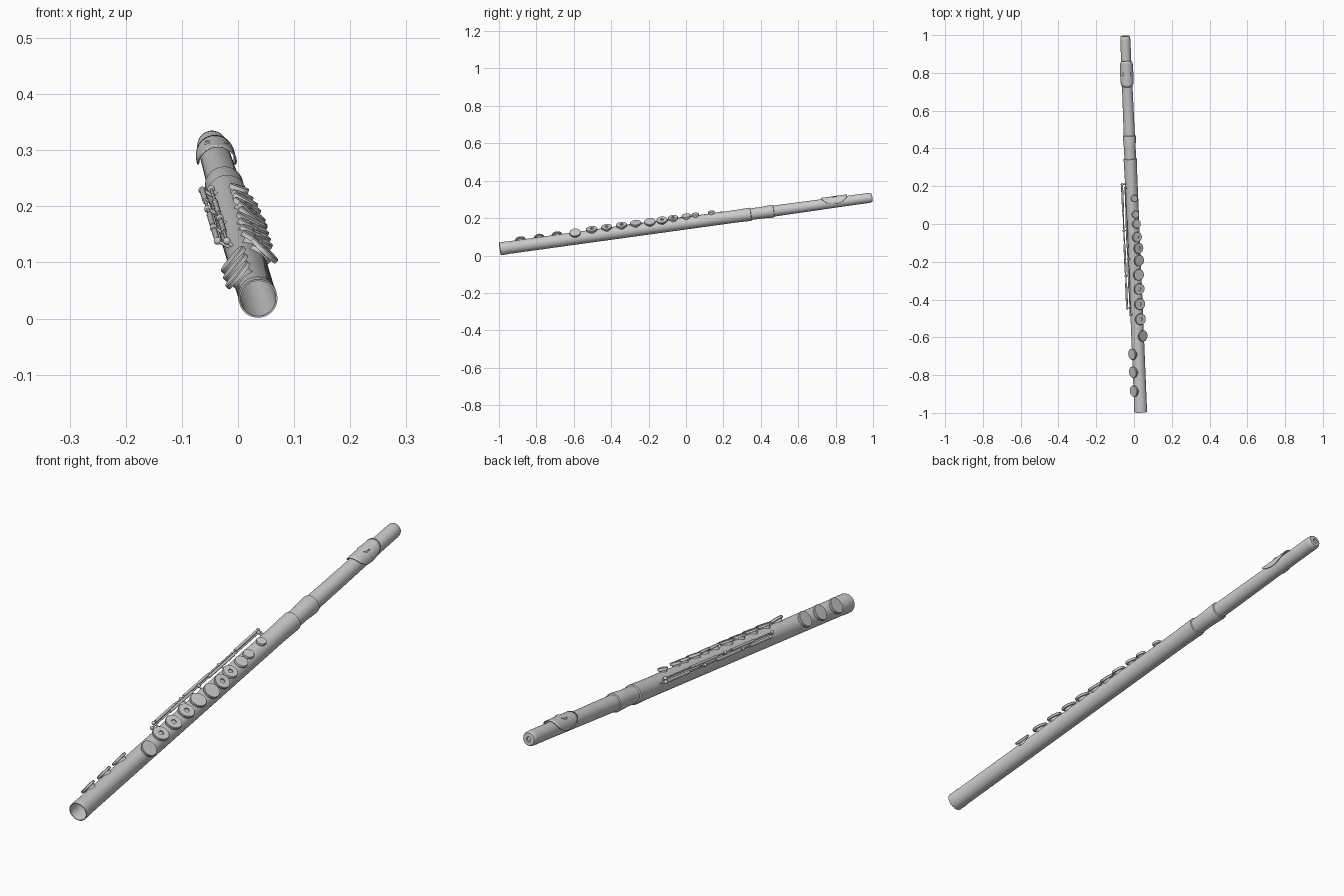
import bpy, bmesh
from math import radians, sin, cos, pi, sqrt
from mathutils import Matrix, Vector

if "Cube" in bpy.data.objects:
    bpy.data.objects.remove(bpy.data.objects["Cube"])

# Flute frame: local Y runs along the tilted tube, local Z is its upper side
axis = Vector((-0.083, 2.0, 0.276))
K = axis.length / 2
fy = axis.normalized()
fx = fy.cross(Vector((0, 0, 1))).normalized()
fz = fx.cross(fy)
FRAME = Matrix.Translation((-0.0055, 0, 0.173)) @ Matrix((fx, fy, fz)).transposed().to_4x4()
ALONG = Matrix.Rotation(-pi / 2, 4, 'X')      # turns Z into the tube direction


def add(name, bm, local):
    bmesh.ops.remove_doubles(bm, verts=bm.verts, dist=1e-6)
    bmesh.ops.recalc_face_normals(bm, faces=bm.faces)
    me = bpy.data.meshes.new(name)
    bm.to_mesh(me)
    bm.free()
    ob = bpy.data.objects.new(name, me)
    bpy.context.collection.objects.link(ob)
    ob.matrix_world = FRAME @ local
    bpy.ops.object.select_all(action='DESELECT')
    ob.select_set(True)
    bpy.context.view_layer.objects.active = ob
    bpy.ops.object.shade_smooth_by_angle(angle=radians(35))
    return ob


def lathe(name, profile, local, n=32):
    """Revolve (radius, height) points about Z."""
    bm = bmesh.new()
    vs = [bm.verts.new((r, 0, h)) for r, h in profile]
    es = [bm.edges.new(p) for p in zip(vs, vs[1:])]
    bmesh.ops.spin(bm, geom=vs + es, cent=(0, 0, 0), axis=(0, 0, 1),
                   angle=2 * pi, steps=n, use_merge=False)
    return add(name, bm, local)


def at(y, angle=0, radius=0):
    """Frame at a place along the tube, Z pointing outward at angle from the top."""
    return (Matrix.Translation((0, y * K, 0)) @ Matrix.Rotation(radians(angle), 4, 'Y')
            @ Matrix.Translation((0, 0, radius)))


# Hollow tube: bore, foot rim, body, joint barrel, tapered head, crown
tube = [(0, 0.7), (0.025, 0.7), (0.031, 0.3), (0.031, -0.97), (0.0315, -0.995), (0.0345, -0.995),
        (0.0345, -0.96), (0.0335, -0.955), (0.0335, 0.26), (0.0355, 0.345), (0.031, 0.347),
        (0.031, 0.40), (0.0345, 0.462), (0.0335, 0.467), (0.0295, 0.469), (0.0268, 0.88),
        (0.0268, 0.975), (0.0258, 0.988), (0.022, 0.995), (0.009, 0.996), (0.008, 0.991), (0, 0.991)]
lathe("tube", [(r, y * K) for r, y in tube], ALONG, 48)

# Lip plate: curved shell with rounded flanks
bm = bmesh.new()
NA, NY, SPAN = 28, 10, radians(102)
grid = []
for i in range(NA + 1):
    u = -1 + 2 * i / NA
    a = u * SPAN
    half = 0.07 * sqrt(max(0.03, 1 - abs(u) ** 2.6))
    grid.append([bm.verts.new((0.035 * sin(a), half * (2 * j / NY - 1), 0.035 * cos(a)))
                 for j in range(NY + 1)])
for i in range(NA):
    for j in range(NY):
        bm.faces.new((grid[i][j], grid[i + 1][j], grid[i + 1][j + 1], grid[i][j + 1]))
plate = add("lip_plate", bm, at(0.797))
mod = plate.modifiers.new("thickness", 'SOLIDIFY')
mod.thickness = 0.003
mod.offset = -1

# Raised wall carrying the lip plate
lathe("lip_riser", [(0, 0.02), (0.024, 0.02), (0.02, 0.0335), (0, 0.0335)], at(0.797))


def key(name, y, angle, r, ring=False):
    """Key cup over a short chimney, optionally with an open centre."""
    inner = 0.3 * r if ring else 0
    lip = [(inner, 0.046), (inner, 0.041), (0, 0.041)] if ring else [(0, 0.047)]
    lathe(name, [(0, 0.024), (0.72 * r, 0.024), (0.72 * r, 0.036), (r, 0.037), (r, 0.044),
                 (0.95 * r, 0.046)] + lip, at(y, angle))


# Main keys: position, angle from top, radius, open centre
main = [(-0.59, 43, 0.030, 0), (-0.50, 27, 0.030, 1), (-0.42, 27, 0.030, 1), (-0.34, 27, 0.030, 1),
        (-0.265, 27, 0.030, 0), (-0.19, 36, 0.030, 0), (-0.125, 36, 0.029, 1),
        (-0.065, 27, 0.027, 1), (0.005, 27, 0.024, 0), (0.055, 22, 0.020, 0), (0.14, 18, 0.018, 0)]
for i, (y, a, r, ring) in enumerate(main):
    key(f"main_key_{i}", y, a, r, ring)

# Foot keys, turned to the other side
for i, y in enumerate((-0.88, -0.78, -0.685)):
    key(f"foot_key_{i}", y, -50, 0.030)


def rod(name, y0, y1, angle, dist, r):
    lathe(name, [(0, 0), (r, 0), (r, (y1 - y0) * K), (0, (y1 - y0) * K)],
          at(y0, angle, dist) @ ALONG, 12)


def post(name, y, angle, dist):
    """Stem from the tube ending in a ball."""
    ball = [(0.0068 * sin(t * pi / 8), dist - 0.0068 * cos(t * pi / 8)) for t in range(2, 9)]
    lathe(name, [(0, 0.03), (0.003, 0.03), (0.003, ball[0][1])] + ball, at(y, angle), 16)


# Mechanism rods and their sleeves on the left
rod("outer_rod", -0.44, 0.22, -62, 0.056, 0.003)
rod("inner_rod", -0.48, 0.20, -48, 0.046, 0.003)
for i, (y0, y1) in enumerate(((-0.43, -0.31), (-0.25, -0.10), (0.07, 0.21))):
    rod(f"outer_sleeve_{i}", y0, y1, -62, 0.056, 0.0055)
for i, (y0, y1) in enumerate(((-0.36, -0.22), (-0.12, 0.04))):
    rod(f"inner_sleeve_{i}", y0, y1, -48, 0.046, 0.005)
for i, y in enumerate((-0.44, -0.27, -0.03, 0.215)):
    post(f"outer_post_{i}", y, -62, 0.056)
for i, y in enumerate((-0.475, -0.18, 0.195)):
    post(f"inner_post_{i}", y, -48, 0.046)
